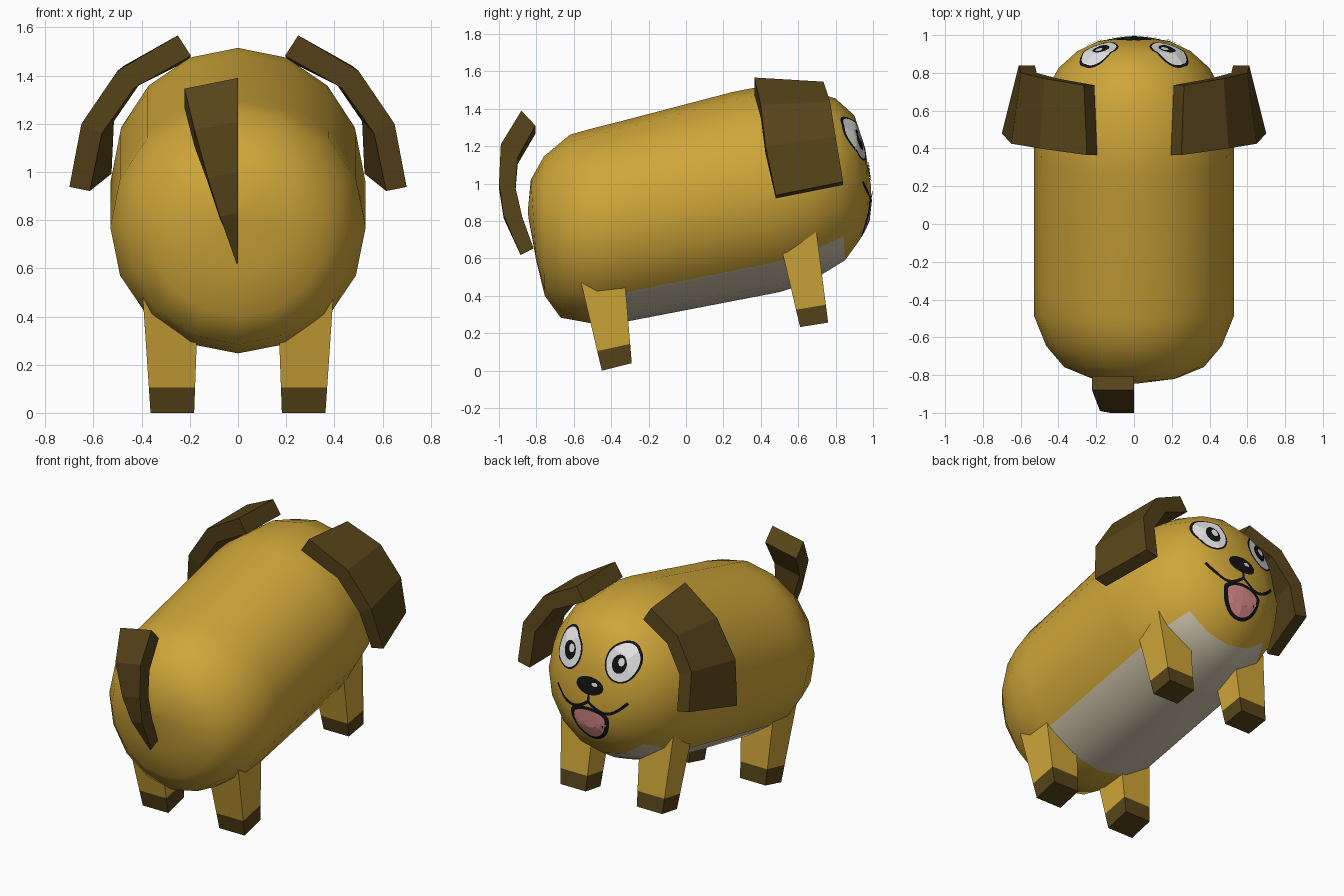
import bpy, bmesh, math
from mathutils import Vector
from mathutils.bvhtree import BVHTree

if "Cube" in bpy.data.objects:
    bpy.data.objects.remove(bpy.data.objects["Cube"])


def mat(name, rgb):
    m = bpy.data.materials.new(name)
    m.diffuse_color = (*rgb, 1)
    m.use_nodes = True
    m.node_tree.nodes["Principled BSDF"].inputs["Base Color"].default_value = m.diffuse_color
    return m


GOLD = mat("golden fur", (0.62, 0.38, 0.04))
BROWN = mat("dark brown fur", (0.095, 0.058, 0.01))
CREAM = mat("cream belly", (0.6, 0.53, 0.39))
BLACK = mat("black", (0.006, 0.006, 0.006))
WHITE = mat("white", (0.85, 0.85, 0.85))
PINK = mat("pink tongue", (0.72, 0.26, 0.26))


def make(name, bm, mats, plate=False):
    bmesh.ops.recalc_face_normals(bm, faces=bm.faces[:])
    if plate and sum(f.normal.y for f in bm.faces) < 0:
        bmesh.ops.reverse_faces(bm, faces=bm.faces[:])
    me = bpy.data.meshes.new(name)
    bm.to_mesh(me)
    ob = bpy.data.objects.new(name, me)
    bpy.context.collection.objects.link(ob)
    for m in mats:
        me.materials.append(m)
    return ob


def loft(bm, rings):
    """Join closed point loops into a capped solid; returns rows of faces."""
    vs = [[bm.verts.new(p) for p in r] for r in rings]
    n = len(vs[0])
    rows = [[bm.faces.new((a[k], a[(k + 1) % n], b[(k + 1) % n], b[k])) for k in range(n)]
            for a, b in zip(vs, vs[1:])]
    bm.faces.new(vs[0])
    bm.faces.new(vs[-1])
    return rows


# Body: rings given by side-view top point, bottom point and half width
RINGS = [
    (-.845, .86, -.843, .82, .02), (-.83, 1.02, -.80, .585, .23),
    (-.76, 1.145, -.755, .40, .37), (-.62, 1.262, -.67, .283, .465),
    (-.50, 1.295, -.47, .247, .53), (-.38, 1.325, -.32, .262, .53),
    (.25, 1.49, .50, .42, .53), (.38, 1.515, .58, .445, .525),
    (.62, 1.51, .72, .51, .485), (.80, 1.455, .85, .59, .40),
    (.90, 1.365, .93, .70, .30), (.958, 1.19, .977, .80, .19), (.99, .98, .99, .92, .03)]
SEG = 16
rings = []
for yt, zt, yb, zb, rx in RINGS:
    c = Vector((0, (yt + yb) / 2, (zt + zb) / 2))
    down = Vector((0, yb, zb)) - c
    rings.append([c + down * math.cos(math.tau * k / SEG) + Vector((rx * math.sin(math.tau * k / SEG), 0, 0))
                  for k in range(SEG)])
bm = bmesh.new()
rows = loft(bm, rings)
for row in rows[5:9]:                       # belly patch under the middle
    for k in (0, 1, SEG - 2, SEG - 1):
        row[k].material_index = 1
for f in bm.faces:
    f.smooth = True
body = make("body", bm, [GOLD, CREAM])
tree = BVHTree.FromBMesh(bm)

# Legs: gold boxes with brown paws; (back, front) side-view points at bottom and top
LEGS = {"rear_leg": ((-.45, 0), (-.29, .04), (-.58, .55), (-.335, .58)),
        "front_leg": ((.61, .233), (.76, .257), (.495, .72), (.695, .76))}
for name, (b0, b1, t0, t1) in LEGS.items():
    for side, s in (("left", -1), ("right", 1)):
        loops = []
        for t in (0, .19, 1):
            p, q = Vector(b0).lerp(Vector(t0), t), Vector(b1).lerp(Vector(t1), t)
            xi, xo = s * (.182 - .02 * t), s * (.363 + .037 * t)
            loops.append([(xi, *p), (xo, *p), (xo, *q), (xi, *q)])
        bm = bmesh.new()
        rows = loft(bm, loops)
        for f in bm.faces:
            f.material_index = 0
        for f in rows[0]:
            f.material_index = 1
        bm.faces.ensure_lookup_table()
        bm.faces[-2].material_index = 1     # sole
        make(f"{name}_{side}", bm, [GOLD, BROWN])

# Ears: bent slabs; outer back edge, outer front edge, inward thickness
EAR = [((.25, .365, 1.567), (.265, .735, 1.545), (-.055, -.085)),
       ((.50, .40, 1.42), (.475, .77, 1.44), (-.07, -.07)),
       ((.65, .425, 1.2), (.60, .80, 1.25), (-.085, -.04)),
       ((.70, .48, .938), (.61, .84, 1.01), (-.085, -.017))]
for side, s in (("left", -1), ("right", 1)):
    bm = bmesh.new()
    loft(bm, [[(s * b[0], b[1], b[2]), (s * f[0], f[1], f[2]),
               (s * (f[0] + d[0]), f[1], f[2] + d[1]), (s * (b[0] + d[0]), b[1], b[2] + d[1])]
              for b, f, d in EAR])
    make(f"ear_{side}", bm, [BROWN])

# Tail: curved band widening to the top; outer (y, z), inner (y, z), width
TAIL = [(-.885, .62, -.815, .655, .006), (-.975, .83, -.875, .82, .075),
        (-1.0, 1.0, -.912, .98, .125), (-.99, 1.21, -.90, 1.14, .18), (-.88, 1.39, -.805, 1.31, .222)]
bm = bmesh.new()
loft(bm, [[(0, yo, zo), (0, yi, zi), (-w, yi, zi - w * .2), (-w, yo, zo - w * .2)]
          for yo, zo, yi, zi, w in TAIL])
make("tail", bm, [BROWN])


# Face details: thin plates laid on the body surface
def on_body(bm, x, z, lift):
    hit, nor, _, _ = tree.ray_cast(Vector((x, 3, z)), Vector((0, -1, 0)))
    return bm.verts.new(hit + Vector((0, lift, 0)) + nor * .001)


def disc(name, cx, cz, rx, rz, m, lift, top=1.0, n=28):
    bm = bmesh.new()
    mid = on_body(bm, cx, cz, lift)
    prev = None
    for r in (.25, .5, .75, 1):
        ring = []
        for k in range(n):
            a = math.tau * k / n
            h = math.sin(a) * (top if math.sin(a) > 0 else 1)
            ring.append(on_body(bm, cx + r * rx * math.cos(a), cz + r * rz * h, lift))
        for k in range(n):
            j = (k + 1) % n
            bm.faces.new((prev[k], prev[j], ring[j], ring[k]) if prev else (mid, ring[j], ring[k]))
        prev = ring
    make(name, bm, [m], plate=True)


def stroke(name, fn, w, m, lift, n=20):
    bm = bmesh.new()
    pts = [Vector(fn(i / n)) for i in range(n + 1)]
    rails = []
    for i, p in enumerate(pts):
        d = (pts[min(i + 1, n)] - pts[max(i - 1, 0)]).normalized() * w / 2
        rails.append([on_body(bm, p.x - d.y, p.y + d.x, lift), on_body(bm, p.x + d.y, p.y - d.x, lift)])
    for a, b in zip(rails, rails[1:]):
        bm.faces.new((a[0], a[1], b[1], b[0]))
    make(name, bm, [m], plate=True)


for side, s in (("left", -1), ("right", 1)):
    disc(f"eye_rim_{side}", s * .185, 1.24, .103, .118, BLACK, .002)
    disc(f"eye_white_{side}", s * .185, 1.24, .092, .107, WHITE, .004)
    disc(f"pupil_{side}", s * .175, 1.235, .045, .055, BLACK, .006)
    disc(f"eye_glint_{side}", s * .175 - .012, 1.25, .02, .024, WHITE, .008)
    # smile line from under the nose out to the cheek
    stroke(f"smile_{side}", lambda t: (s * .25 * t, .975 - .07 * math.sin(math.pi * min(1, t * 1.0)) + .035 * t),
           .018, BLACK, .006)
disc("mouth", 0, .88, .135, .165, BLACK, .002, top=.35)
disc("tongue", 0, .87, .108, .135, PINK, .004, top=.35)
disc("nose", 0, 1.07, .095, .055, BLACK, .004)
disc("nose_glint", -.035, 1.085, .02, .012, WHITE, .007)
stroke("nose_line", lambda t: (0, 1.03 - .06 * t), .016, BLACK, .005, 6)
